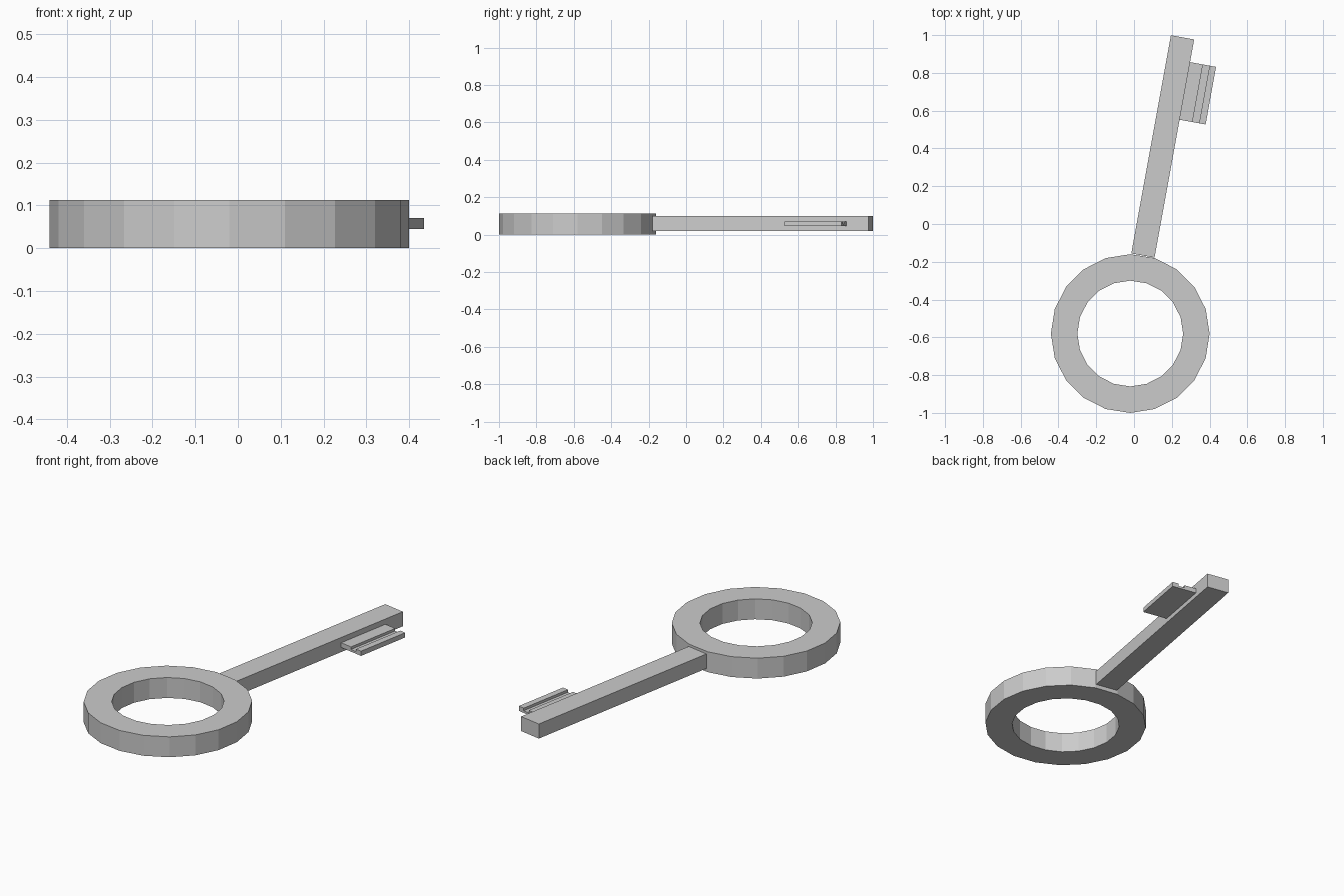
import bpy, bmesh, math
from mathutils import Matrix

if "Cube" in bpy.data.objects:
    bpy.data.objects.remove(bpy.data.objects["Cube"])

TILT = math.radians(-10.3)
LENGTH, HALF_W = 1.174, 0.0625


def extruded(name, points, vec, matrix=Matrix.Identity(4)):
    """Solid made by sweeping a closed profile along vec."""
    bm = bmesh.new()
    face = bm.faces.new([bm.verts.new(p) for p in points])
    ext = bmesh.ops.extrude_face_region(bm, geom=[face])
    moved = [g for g in ext["geom"] if isinstance(g, bmesh.types.BMVert)]
    bmesh.ops.translate(bm, verts=moved, vec=vec)
    bmesh.ops.recalc_face_normals(bm, faces=bm.faces)
    return finish(name, bm, matrix)


def finish(name, bm, matrix=Matrix.Identity(4)):
    mesh = bpy.data.meshes.new(name)
    bm.transform(matrix)
    bm.to_mesh(mesh)
    bm.free()
    obj = bpy.data.objects.new(name, mesh)
    bpy.context.collection.objects.link(obj)
    return obj


# Bow: rectangular section spun into a 20-sided ring
bm = bmesh.new()
section = [(0.28, 0), (0.42, 0), (0.42, 0.112), (0.28, 0.112)]
sides = 20
loops = [[bm.verts.new((r * math.cos(a), r * math.sin(a), z)) for r, z in section]
         for a in (i * math.tau / sides for i in range(sides))]
for i in range(sides):
    a, b = loops[i], loops[(i + 1) % sides]
    for j in range(4):
        k = (j + 1) % 4
        bm.faces.new((a[j], b[j], b[k], a[k]))
bmesh.ops.recalc_face_normals(bm, faces=bm.faces)
finish("key_bow_ring", bm, Matrix.Translation((-0.02, -0.58, 0)))

# Local frame of the shaft: y runs from the ring to the tip
frame = Matrix.Translation((0.047, -0.167, 0)) @ Matrix.Rotation(TILT, 4, 'Z')

# Shaft: square-ended bar
extruded("key_shaft",
         [(-HALF_W, 0, 0.02), (HALF_W, 0, 0.02), (HALF_W, 0, 0.10), (-HALF_W, 0, 0.10)],
         (0, LENGTH, 0), frame)

# Bit: thin plate with a groove along its top
lo, mid, hi = 0.045, 0.057, 0.071
profile = [(0, lo), (0.14, lo), (0.14, hi), (0.105, hi),
           (0.105, mid), (0.069, mid), (0.069, hi), (0, hi)]
extruded("key_bit",
         [(HALF_W + x, LENGTH - 0.432, z) for x, z in profile],
         (0, 0.31, 0), frame)
